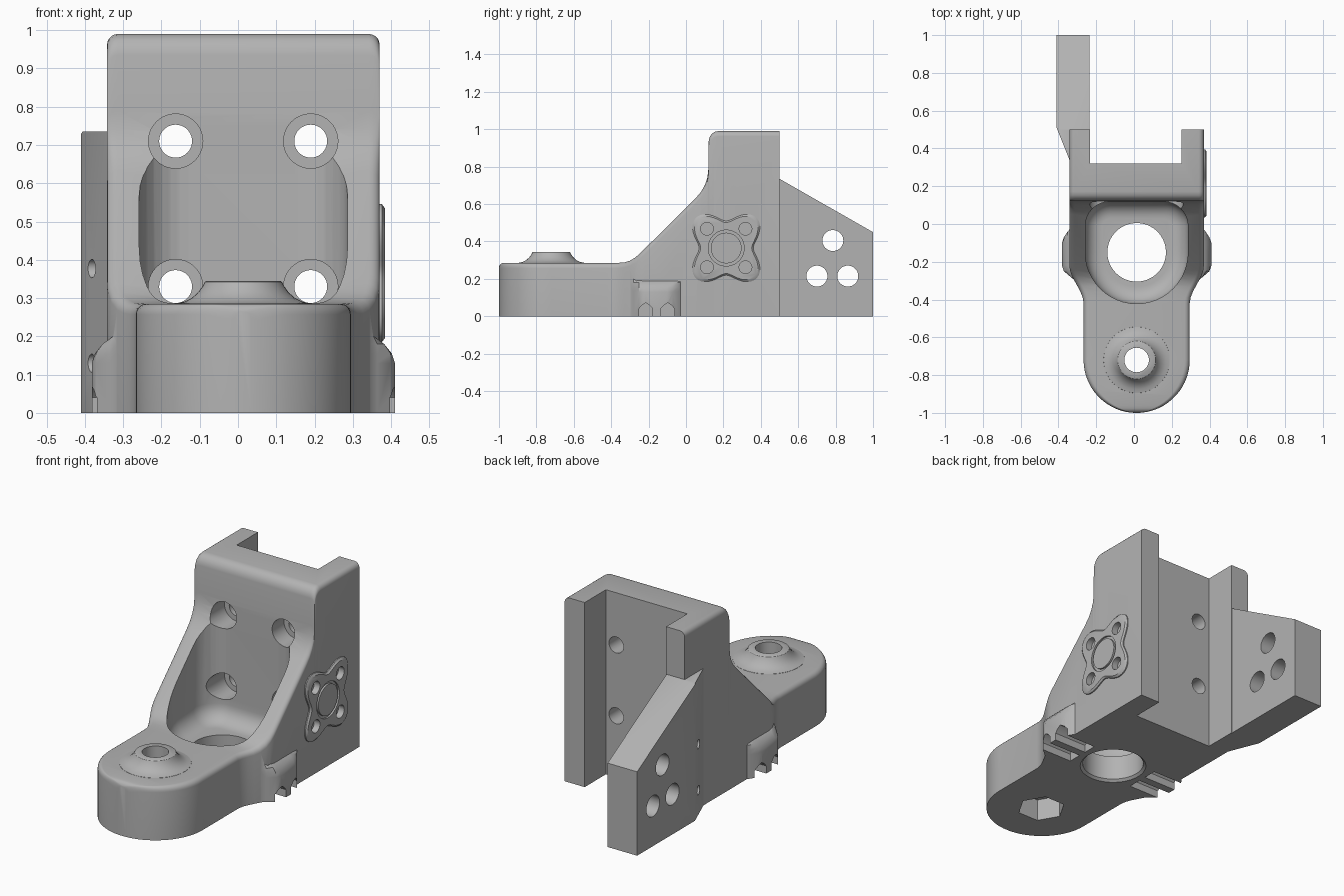
import bpy, bmesh, math
from math import sin, cos, pi, sqrt

cube = bpy.data.objects.get("Cube")
if cube:
    bpy.data.objects.remove(cube, do_unlink=True)

grey = bpy.data.materials.new("plain_grey")
grey.use_nodes = True
grey.diffuse_color = (0.45, 0.45, 0.45, 1)
grey.node_tree.nodes["Principled BSDF"].inputs["Base Color"].default_value = (0.45, 0.45, 0.45, 1)

CX = 0.014          # middle plane of the bracket
BORE_Y = -0.15      # centre of the large bore
TIP_Y = -0.72       # centre of the rounded nose


def loft(name, rings):
    """Skin a list of equal-length rings and cap both ends."""
    bm = bmesh.new()
    rows = [[bm.verts.new(p) for p in ring] for ring in rings]
    n = len(rows[0])
    for a, b in zip(rows, rows[1:]):
        for i in range(n):
            j = (i + 1) % n
            bm.faces.new((a[i], a[j], b[j], b[i]))
    bm.faces.new(rows[0][::-1])
    bm.faces.new(rows[-1])
    bmesh.ops.recalc_face_normals(bm, faces=bm.faces)
    mesh = bpy.data.meshes.new(name)
    bm.to_mesh(mesh)
    bm.free()
    mesh.materials.append(grey)
    ob = bpy.data.objects.new(name, mesh)
    bpy.context.collection.objects.link(ob)
    return ob


def place(axis, u, v, w):
    """Put a 2D point (u, v) at distance w along an axis."""
    return {"x": (w, u, v), "y": (u, w, v), "z": (u, v, w)}[axis]


def prism(name, axis, pts, a, b):
    return loft(name, [[place(axis, u, v, w) for u, v in pts] for w in (a, b)])


def circle(u, v, r, n=40, turn=0):
    return [(u + r * cos(2 * pi * i / n + turn), v + r * sin(2 * pi * i / n + turn)) for i in range(n)]


def box(u0, u1, v0, v1):
    return [(u0, v0), (u1, v0), (u1, v1), (u0, v1)]


def boolean(target, tool, op="DIFFERENCE", keep=False):
    mod = target.modifiers.new("shape", "BOOLEAN")
    mod.operation, mod.solver, mod.object = op, "EXACT", tool
    bpy.context.view_layer.objects.active = target
    bpy.ops.object.modifier_apply(modifier=mod.name)
    if not keep:
        bpy.data.objects.remove(tool, do_unlink=True)


# Body: sections along y with half width, height and rounded top corners
def section(y, w, h, r=0.028):
    r = min(r, w * 0.9)
    pts = [(CX - w, y, 0), (CX + w, y, 0)]
    for side, start in ((1, 0), (-1, pi / 2)):
        for i in range(6):
            t = start + i * pi / 10
            pts.append((CX + side * (w - r) + r * cos(t), y, h - r + r * sin(t)))
    return pts


def half_width(y):
    t = min(max((y + 0.42) / 0.2, 0), 1)
    return 0.281 + 0.075 * t * t * (3 - 2 * t)


rings = []
for deg in (4, 8, 12, 16, 20, 24, 30, 36, 42, 48, 54, 60, 66, 72, 78, 84, 90):
    t = math.radians(deg)
    y = TIP_Y - 0.28 * cos(t)
    d = max(0, 0.025 - (y + 1))
    rings.append(section(y, 0.281 * sin(t), 0.26 + sqrt(0.025 ** 2 - d * d)))
side_line = [(-0.42, 0.285), (-0.39, 0.285), (-0.36, 0.286), (-0.33, 0.288), (-0.30, 0.297),
             (-0.27, 0.315), (-0.245, 0.338), (-0.22, 0.362), (0.05, 0.63), (0.08, 0.665),
             (0.1, 0.7), (0.114, 0.74), (0.12, 0.79), (0.121, 0.935), (0.125, 0.955),
             (0.136, 0.974), (0.152, 0.986), (0.172, 0.99), (0.5, 0.99)]
rings += [section(y, half_width(y), h) for y, h in side_line]
body = loft("bracket_body", rings)

# Side pads low on the body
pads = []
for z, out in ((0, 0.396), (0.13, 0.396), (0.155, 0.388), (0.18, 0.368), (0.2, 0.34)):
    edge = [(-0.32, 0.3), (-0.28, 0.35), (-0.25, 0.385), (-0.22, 0.396),
            (-0.1, 0.396), (-0.07, 0.385), (-0.04, 0.365), (-0.01, 0.34)]
    half = [(min(w, out), y) for y, w in edge]
    pads.append([(CX + w, y, z) for w, y in half] + [(CX - w, y, z) for w, y in half[::-1]])
boolean(body, loft("side_pads", pads), "UNION")

# Flared boss on the nose
boss = [(0.27, 0.18), (0.286, 0.175), (0.29, 0.155), (0.3, 0.135), (0.315, 0.118),
        (0.332, 0.106), (0.342, 0.101), (0.345, 0.096)]
boolean(body, loft("nose_boss", [[(x, y, z) for x, y in circle(CX, TIP_Y, r)] for z, r in boss]), "UNION")


# Pocket with a filleted floor, open through the sloping front
def pocket_ring(z, inset):
    a, corner = 0.272 - inset, 0.13 - inset
    top = 0.119 - inset
    pts = []
    for i in range(25):
        t = pi + pi * i / 24
        pts.append((CX + a * cos(t), BORE_Y + a * sin(t), z))
    for side, start in ((1, 0), (-1, pi / 2)):
        for i in range(9):
            t = start + i * pi / 16
            pts.append((CX + side * (a - corner) + corner * cos(t), top - corner + corner * sin(t), z))
    return pts


FILLET = 0.09
floor = []
for i in range(8):
    t = i * pi / 14
    floor.append(pocket_ring(0.145 + FILLET * (1 - cos(t)), FILLET * (1 - sin(t))))
boolean(body, loft("pocket_cutter", floor + [pocket_ring(1.1, 0)]))

# Bore with a small chamfer underneath, nose hole and hexagonal nut recess
bore = [(-0.05, 0.168), (0, 0.168), (0.012, 0.155), (0.4, 0.155)]
boolean(body, loft("bore_cutter", [[(x, y, z) for x, y in circle(CX, BORE_Y, r, 64)] for z, r in bore]))
boolean(body, prism("nose_hole_cutter", "z", circle(CX, TIP_Y, 0.065), -0.1, 0.5))
boolean(body, prism("nut_cutter", "z", circle(CX, TIP_Y, 0.122, 6), -0.1, 0.12))

# Rear channel
boolean(body, prism("channel_cutter", "z", box(-0.232, 0.251, 0.32, 0.7), -0.1, 1.2))

# Four counterbored screw holes through the back wall
for x in (-0.163, 0.19):
    for z in (0.33, 0.71):
        boolean(body, prism("counterbore_cutter", "y", circle(x, z, 0.071), -0.08, 0.22))
        boolean(body, prism("screw_cutter", "y", circle(x, z, 0.043), 0.1, 0.45))

# Pointed slots under the side pads
for y in (-0.215, -0.098):
    arch = [(y - 0.037, -0.05), (y + 0.037, -0.05), (y + 0.037, 0.04),
            (y + 0.02, 0.06), (y, 0.072), (y - 0.02, 0.06), (y - 0.037, 0.04)]
    for side in (-1, 1):
        ends = sorted((CX + side * 0.2, CX + side * 0.5))
        boolean(body, prism("slot_cutter", "x", arch, *ends))

# Rear arm with a sloping top
plan = [(-0.29, 0.335), (-0.34, 0.335), (-0.41, 0.51), (-0.41, 1), (-0.235, 1), (-0.235, 0.49), (-0.29, 0.49)]
arm = prism("rear_arm", "z", plan, 0, 0.735)
boolean(arm, prism("slope_cutter", "x", [(0.5, 0.735), (1.1, 0.393), (1.1, 0.9), (0.5, 0.9)], -0.6, 0))
for y, z in ((0.785, 0.405), (0.7, 0.215), (0.865, 0.215)):
    boolean(arm, prism("arm_hole_cutter", "x", circle(y, z, 0.056), -0.6, 0))
for z in (0.13, 0.377):
    boolean(arm, prism("pin_hole_cutter", "x", circle(0.44, z, 0.024, 24), -0.6, -0.36))

# Four-lobed plate on the left side
PY, PZ = 0.215, 0.365


def lobes(x, scale):
    pts = []
    for i in range(96):
        t = 2 * pi * i / 96
        r = scale * (0.187 - 0.042 * cos(4 * t))
        pts.append((x, PY + r * cos(t), PZ + r * sin(t)))
    return pts


plate = loft("lobed_plate", [lobes(0.36, 1), lobes(0.376, 1), lobes(0.384, 0.94)])
groove = prism("groove_cutter", "x", circle(PY, PZ, 0.096, 48), 0.374, 0.4)
boolean(groove, prism("groove_core", "x", circle(PY, PZ, 0.082, 48), 0.3, 0.5))
boolean(plate, groove)
for dy in (-0.103, 0.103):
    for dz in (-0.103, 0.103):
        hole = prism("plate_hole_cutter", "x", circle(PY + dy, PZ + dz, 0.034, 28), 0.35, 0.45)
        boolean(body, hole, keep=True)
        boolean(plate, hole)

# Smooth the rounded surfaces and keep the edges crisp
bpy.ops.object.select_all(action="DESELECT")
for ob in (body, arm, plate):
    ob.select_set(True)
    bpy.context.view_layer.objects.active = ob
bpy.ops.object.shade_smooth_by_angle(angle=math.radians(32))
